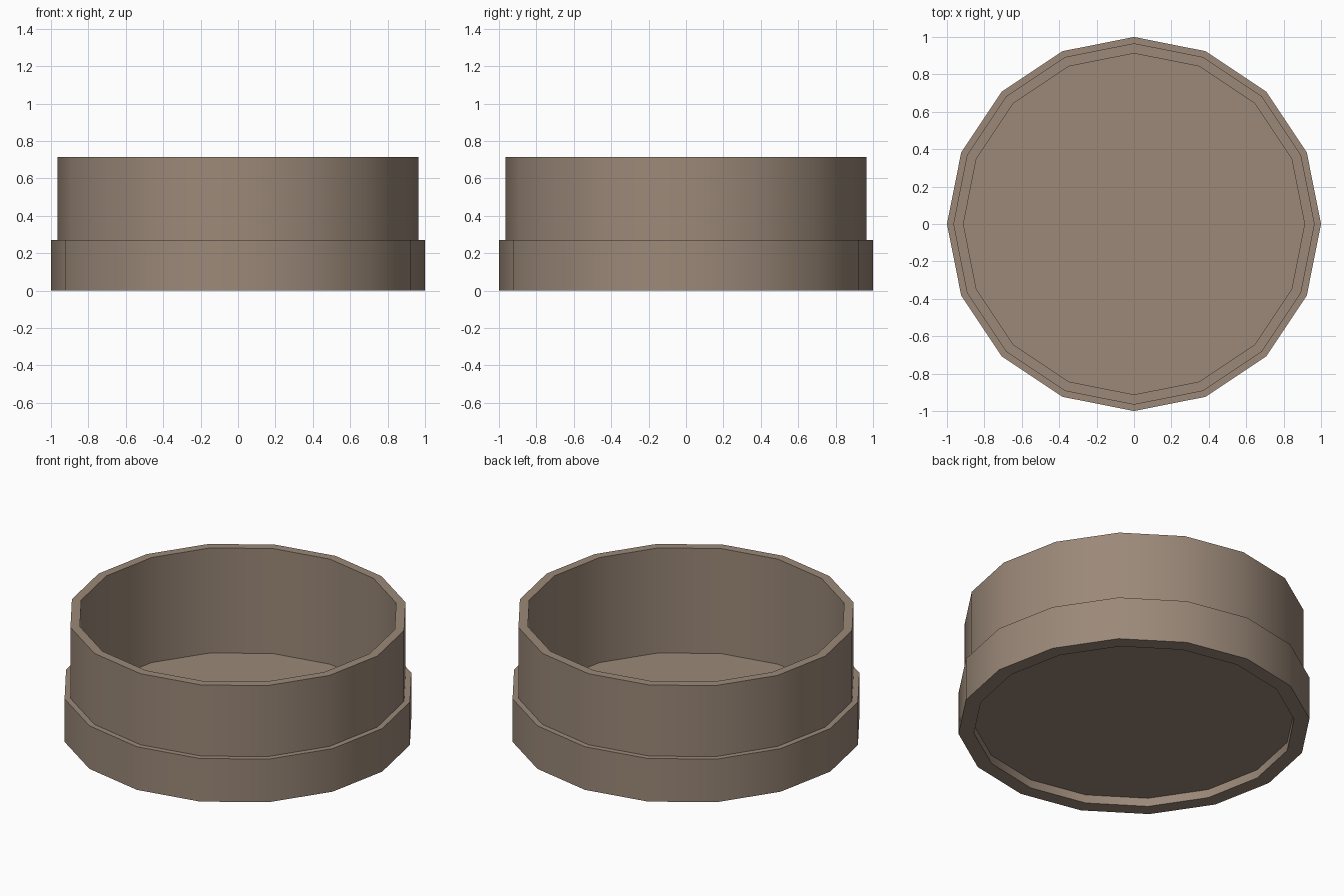
import bpy, bmesh
from math import cos, sin, tau, radians

if "Cube" in bpy.data.objects:
    bpy.data.objects.remove(bpy.data.objects["Cube"])

SIDES = 16


def finish(name, bm):
    bmesh.ops.recalc_face_normals(bm, faces=bm.faces)
    mesh = bpy.data.meshes.new(name)
    bm.to_mesh(mesh)
    bm.free()
    obj = bpy.data.objects.new(name, mesh)
    bpy.context.collection.objects.link(obj)
    mat = bpy.data.materials.get("clay") or bpy.data.materials.new("clay")
    mat.diffuse_color = (0.33, 0.25, 0.19, 1)
    mat.use_nodes = True
    mat.node_tree.nodes["Principled BSDF"].inputs["Base Color"].default_value = mat.diffuse_color
    mesh.materials.append(mat)
    bpy.ops.object.select_all(action='DESELECT')
    bpy.context.view_layer.objects.active = obj
    obj.select_set(True)
    bpy.ops.object.shade_smooth_by_angle(angle=radians(30))
    return obj


def ring(bm, r, z):
    return [bm.verts.new((r * cos(tau * i / SIDES), r * sin(tau * i / SIDES), z))
            for i in range(SIDES)]


FLOOR_Z = 0.055

# stepped wall, open underside, and the floor disc set just above the foot
bm = bmesh.new()
profile = [(0.912, 0), (1, 0), (1, 0.27), (0.966, 0.27),
           (0.966, 0.715), (0.912, 0.715)]
rings = [ring(bm, r, z) for r, z in profile]
for a, b in zip(rings, rings[1:] + rings[:1]):
    for i in range(SIDES):
        j = (i + 1) % SIDES
        bm.faces.new((a[i], a[j], b[j], b[i]))
finish("stepped_wall", bm)

# thin floor plate
bm = bmesh.new()
low, high = ring(bm, 0.912, FLOOR_Z - 0.002), ring(bm, 0.912, FLOOR_Z + 0.002)
bm.faces.new(low[::-1])
bm.faces.new(high)
finish("floor_plate", bm)
